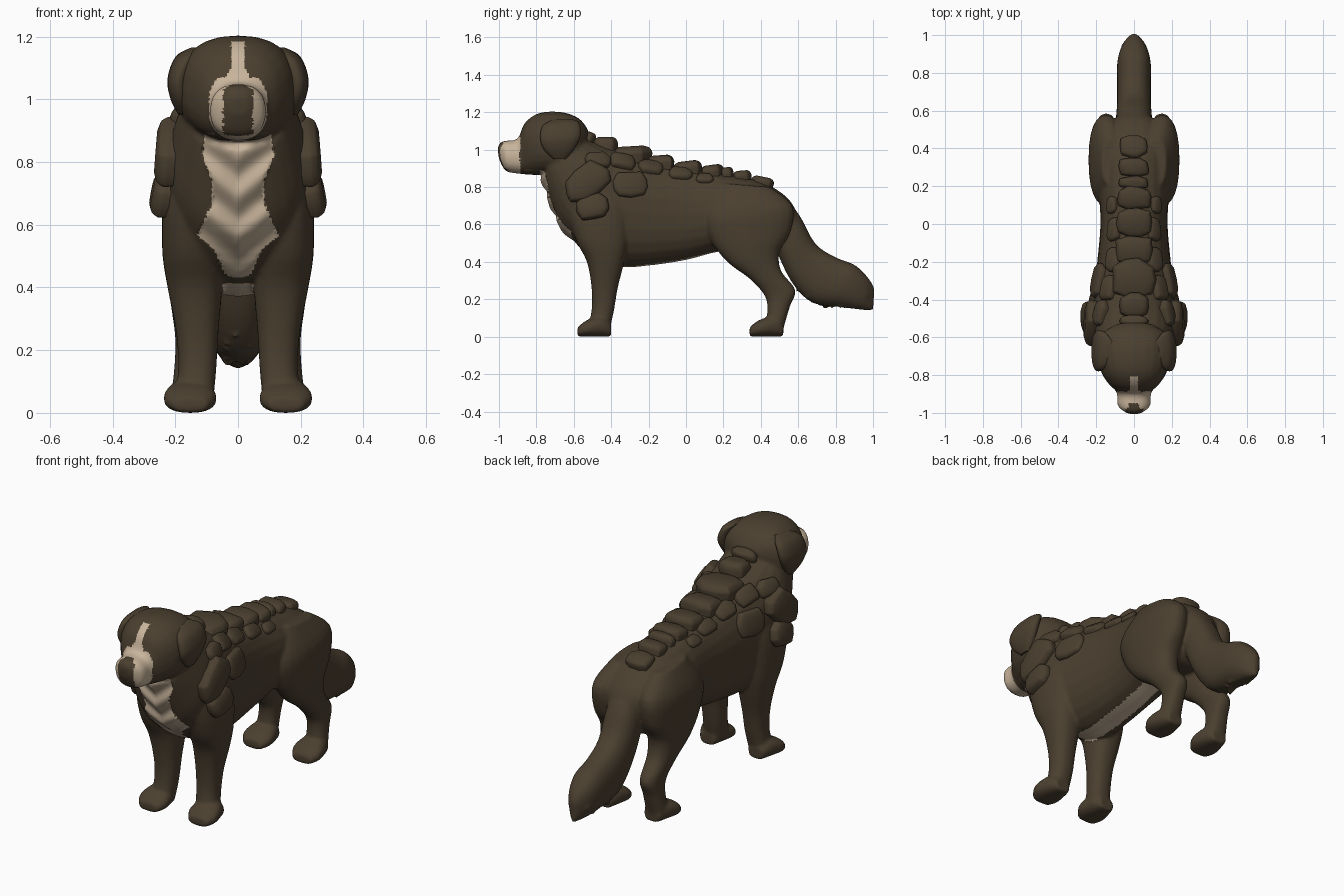
import bpy, bmesh, math, random
from mathutils import Vector, Matrix
from mathutils.bvhtree import BVHTree

random.seed(4)
if "Cube" in bpy.data.objects:
    bpy.data.objects.remove(bpy.data.objects["Cube"], do_unlink=True)


def material(name, rgb):
    m = bpy.data.materials.new(name)
    m.use_nodes = True
    m.diffuse_color = (*rgb, 1)
    m.node_tree.nodes["Principled BSDF"].inputs["Base Color"].default_value = (*rgb, 1)
    return m


FUR = material("dark brown fur", (0.07, 0.05, 0.029))
CREAM = material("cream fur", (0.58, 0.46, 0.33))


def spline(rows, steps=4):
    """Catmull-Rom through rows of numbers."""
    out = []
    for i in range(len(rows) - 1):
        p = [rows[max(0, min(len(rows) - 1, i + k))] for k in (-1, 0, 1, 2)]
        for s in range(steps):
            t = s / steps
            out.append([0.5 * (2 * b + (c - a) * t + (2 * a - 5 * b + 4 * c - d) * t * t
                               + (3 * b - a - 3 * c + d) * t ** 3) for a, b, c, d in zip(*p)])
    return out + [list(rows[-1])]


def skin_rings(bm, rings):
    for r, q in zip(rings, rings[1:]):
        for k in range(len(r)):
            bm.faces.new((r[k - 1], r[k], q[k], q[k - 1]))
    bm.faces.new(rings[0])
    bm.faces.new(rings[-1])


def loft(bm, rows, side=1, n=24):
    """Skin rings; each row is y,z of one edge, y,z of the other, half width, x."""
    rings = []
    for y1, z1, y2, z2, w, x in spline(rows):
        a, b = Vector((0, y1, z1)), Vector((0, y2, z2))
        ring = []
        for k in range(n):
            t = math.tau * k / n
            c, s = (math.copysign(abs(f(t)) ** 0.85, f(t)) for f in (math.cos, math.sin))
            p = (a + b) / 2 + (a - b) / 2 * c
            ring.append(bm.verts.new((side * (x + w * s), p.y, p.z)))
        rings.append(ring)
    skin_rings(bm, rings)


def finish(name, bm, mats):
    bmesh.ops.recalc_face_normals(bm, faces=bm.faces)
    me = bpy.data.meshes.new(name)
    bm.to_mesh(me)
    bm.free()
    ob = bpy.data.objects.new(name, me)
    bpy.context.collection.objects.link(ob)
    for m in mats:
        me.materials.append(m)
    return ob


def smooth(ob, angle=50):
    bpy.ops.object.select_all(action="DESELECT")
    ob.select_set(True)
    bpy.context.view_layer.objects.active = ob
    bpy.ops.object.shade_smooth_by_angle(angle=math.radians(angle))


# Torso and neck, head, tail
TORSO = [(.6, .65, .52, .5, .08, 0), (.54, .745, .46, .44, .15, 0), (.4, .83, .33, .45, .19, 0),
         (.2, .87, .18, .455, .187, 0), (0, .9, 0, .41, .178, 0), (-.2, .94, -.2, .38, .195, 0),
         (-.36, .995, -.36, .375, .215, 0), (-.46, 1.03, -.53, .45, .223, 0),
         (-.52, 1.055, -.66, .57, .217, 0), (-.57, 1.09, -.73, .72, .19, 0), (-.62, 1.1, -.77, .84, .165, 0)]
HEAD = [(-.52, 1.1, -.56, .95, .1, 0), (-.57, 1.165, -.6, .88, .175, 0), (-.66, 1.2, -.68, .86, .195, 0),
        (-.78, 1.197, -.78, .865, .175, 0), (-.86, 1.145, -.83, .865, .135, 0),
        (-.9, 1.06, -.88, .87, .092, 0), (-.96, 1.048, -.95, .88, .088, 0),
        (-.99, 1.04, -.975, .9, .066, 0), (-1.008, 1.01, -1, .95, .03, 0)]
TAIL = [(.48, .78, .44, .6, .08, 0), (.6, .66, .5, .42, .095, 0), (.69, .5, .58, .27, .09, 0),
        (.8, .425, .68, .18, .09, 0), (.9, .385, .82, .16, .088, 0), (.97, .32, .93, .145, .06, 0),
        (1.008, .26, 1, .14, .015, 0)]
# Legs and paws of one side
FRONT_LEG = [(-.6, .84, -.36, .86, .05, .14), (-.63, .68, -.31, .7, .085, .152),
             (-.59, .52, -.31, .52, .092, .15), (-.53, .4, -.33, .4, .087, .138),
             (-.505, .26, -.365, .26, .068, .13), (-.505, .14, -.385, .14, .061, .13),
             (-.53, .03, -.41, .03, .063, .142)]
HIND_LEG = [(.2, .82, .45, .8, .05, .12), (.1, .66, .57, .7, .09, .145), (.13, .52, .56, .56, .087, .15),
            (.22, .4, .5, .45, .08, .147), (.34, .31, .51, .35, .065, .147),
            (.42, .22, .585, .25, .053, .147), (.435, .14, .555, .16, .053, .15), (.42, .04, .52, .04, .06, .155)]


def paw(heel):
    return [(heel, .07, heel, 0, .045, .15), (heel - .05, .11, heel - .05, 0, .07, .151),
            (heel - .13, .088, heel - .13, 0, .085, .153), (heel - .18, .05, heel - .18, 0, .055, .153)]


bm = bmesh.new()
for part in (TORSO, HEAD, TAIL):
    loft(bm, part)
for side in (1, -1):
    for part in (FRONT_LEG, HIND_LEG, paw(-.4), paw(.52)):
        loft(bm, part, side)
# Ragged tufts under the tail
for i in range(16):
    y = random.uniform(.6, .95)
    z = .19 if y > .75 else .19 + (.75 - y) * .7
    place = Matrix.Translation((random.uniform(-.05, .05), y, z)) @ Matrix.Rotation(2.4, 4, "X")
    bmesh.ops.create_cone(bm, segments=8, radius1=.03, radius2=.004, depth=.11, matrix=place, cap_ends=True)

# Fuse into one skin
body = finish("body", bm, [])
rm = body.modifiers.new("fuse", "REMESH")
rm.mode, rm.voxel_size = "VOXEL", 0.008
sm = body.modifiers.new("soften", "SMOOTH")
sm.factor, sm.iterations = 0.5, 10
skin = bpy.data.meshes.new_from_object(body.evaluated_get(bpy.context.evaluated_depsgraph_get()))
body.modifiers.clear()
body.data = skin
for m in (FUR, CREAM):
    skin.materials.append(m)

BIB = [(.41, .02), (.45, .045), (.52, .075), (.565, .13), (.61, .11), (.66, .085), (.74, .08), (.82, .115), (.89, .105)]


def bib_width(z):
    for (z0, w0), (z1, w1) in zip(BIB, BIB[1:]):
        if z0 <= z < z1:
            return w0 + (w1 - w0) * (z - z0) / (z1 - z0)
    return -1


# V-shaped folds in the chest fur, flat soles
for v in skin.vertices:
    x, y, z = v.co
    if -.86 < y < -.5 and abs(x) < bib_width(z):
        v.co.y -= .01 * math.sin((z - abs(x) * .8) * 48)
    v.co.z = max(z, 0)


def is_cream(c, n):
    x = abs(c.x) + random.uniform(-.002, .002)
    if c.y < -.78 and c.z > .87:
        nose = c.z > .885 and c.y < -.95 and x < min(.048, (1.06 - c.z) * 1.6)
        muzzle = c.y < -.885 and c.z < 1.07 and x < .092
        blaze = x < .022 + max(0, 1.1 - c.z) * .6 and 1.03 < c.z < 1.185
        return (muzzle or blaze) and not nose
    if -.87 < c.y < -.5 and n.y < -.05:
        return x < bib_width(c.z)
    return n.z < -.5 and .33 < c.z < .46 and x < .055 and -.46 < c.y < .17


for p in skin.polygons:
    p.material_index = int(is_cream(p.center, p.normal))
smooth(body, 60)

# Drooping ears
EAR = [(-.7, 1.165, -.61, 1.165, .02, .13), (-.765, 1.13, -.57, 1.14, .035, .165),
       (-.78, 1.06, -.565, 1.07, .035, .19), (-.76, 1, -.6, 1, .03, .185), (-.71, .95, -.64, .95, .015, .175)]
for side, label in ((1, "left"), (-1, "right")):
    bm = bmesh.new()
    loft(bm, EAR, side)
    smooth(finish(label + "_ear", bm, [FUR]))

# Stone-like plates laid on the skin
tree = BVHTree.FromPolygons([v.co for v in skin.vertices], [p.vertices for p in skin.polygons])


def plate(name, origin, aim, half_across, half_along, thick, lift=0, turn=0, mirror=False):
    hit, normal, _, _ = tree.ray_cast(Vector(origin), Vector(aim))
    up = (normal + Vector((0, -lift, 0))).normalized()
    along = (Vector((0, 1, 0)) - up * up.y).normalized()
    frame = Matrix((along.cross(up), along, up)).transposed().to_4x4()
    frame = Matrix.Translation(hit) @ frame @ Matrix.Rotation(turn, 4, "Z")
    count = 10
    shape = []
    for k in range(count):
        a = math.tau * (k + random.uniform(-.2, .2)) / count
        square = max(abs(math.cos(a)), abs(math.sin(a))) ** -.6
        shape.append((a, square * random.uniform(.92, 1.06)))
    levels = ((.9, -.05), (1, thick * .25), (.88, thick * .75), (.58, thick))
    bm = bmesh.new()
    skin_rings(bm, [[bm.verts.new(frame @ Vector((half_across * r * s * math.cos(a), half_along * r * s * math.sin(a), h)))
                     for a, r in shape] for s, h in levels])
    if mirror:
        copy = bmesh.ops.duplicate(bm, geom=bm.verts[:] + bm.edges[:] + bm.faces[:])
        for v in copy["geom"]:
            if isinstance(v, bmesh.types.BMVert):
                v.co.x *= -1
    ob = finish(name, bm, [FUR])
    bev = ob.modifiers.new("worn edges", "BEVEL")
    bev.width, bev.segments = .008, 3
    smooth(ob)


# y, half across, half along, thickness, rear lift
SPINE = [(-.52, .075, .035, .04, .2), (-.43, .08, .07, .05, .35), (-.29, .12, .11, .05, .35),
         (-.14, .105, .08, .045, .28), (.01, .095, .08, .042, .28), (.14, .09, .065, .04, .28),
         (.22, .08, .035, .04, .25), (.3, .08, .05, .035, .25), (.41, .075, .065, .03, .2)]
for i, (y, across, along, thick, lift) in enumerate(SPINE):
    plate(f"spine_plate_{i + 1}", (0, y, 3), (0, 0, -1), across, along, thick, lift)

# y, z, half across, half along, thickness, turn
FLANK = [(-.53, .825, .085, .135, .045, .7), (-.5, .695, .068, .088, .042, .2), (-.3, .815, .07, .092, .028, .1),
         (-.47, .94, .05, .07, .032, .2), (-.34, .935, .052, .07, .03, 0), (-.19, .905, .05, .07, .028, 0),
         (-.03, .87, .042, .065, .025, 0), (.1, .845, .032, .047, .02, 0)]
for i, (y, z, across, along, thick, turn) in enumerate(FLANK):
    plate(f"flank_plates_{i + 1}", (2, y, z), (-1, 0, 0), across, along, thick, 0, turn, True)
